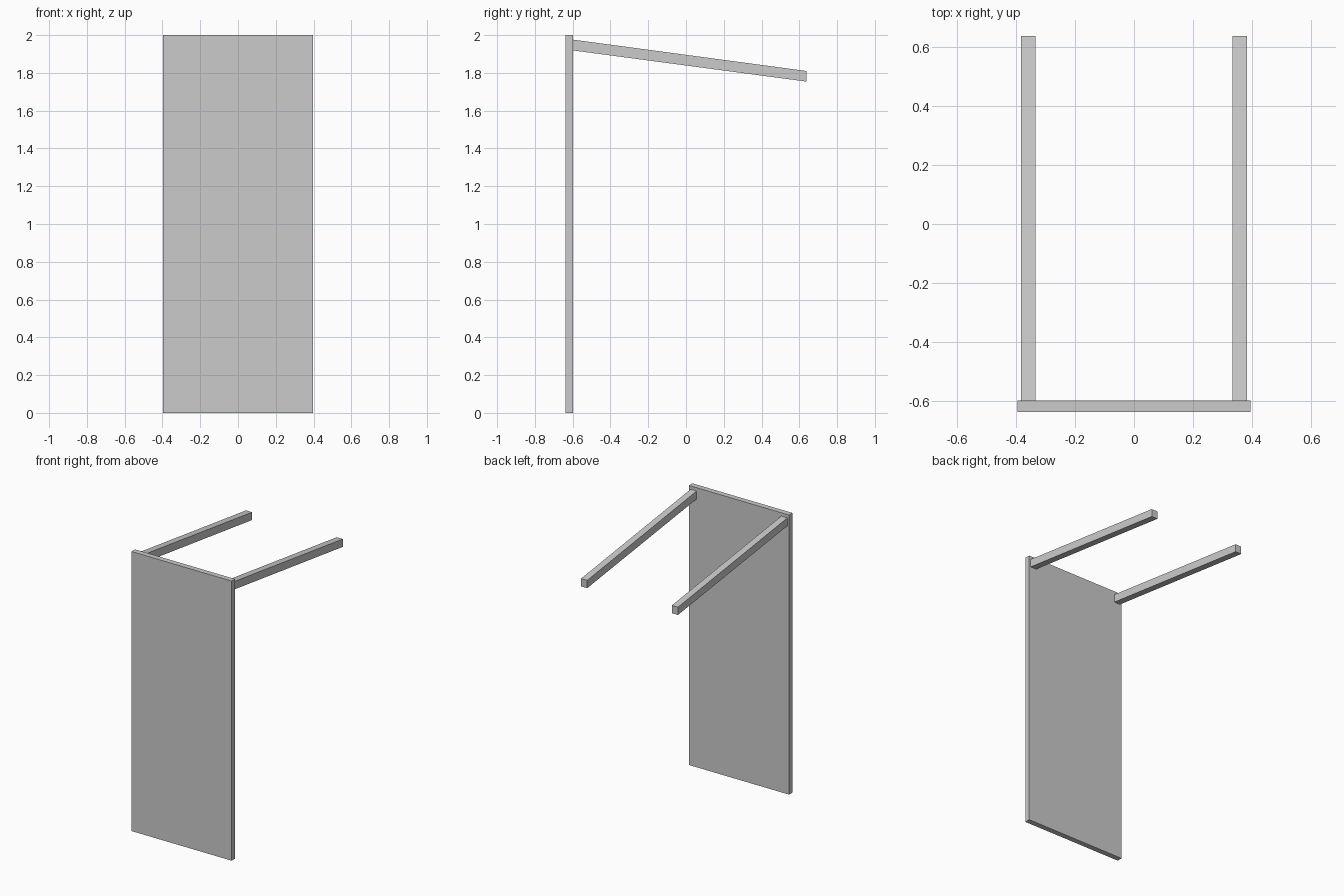
import bpy
import bmesh

if "Cube" in bpy.data.objects:
    bpy.data.objects.remove(bpy.data.objects["Cube"])


def prism(name, x0, x1, profile):
    """Extrude a (y, z) profile along x from x0 to x1."""
    bm = bmesh.new()
    face = bm.faces.new([bm.verts.new((x0, y, z)) for y, z in profile])
    ext = bmesh.ops.extrude_face_region(bm, geom=[face])
    moved = [v for v in ext["geom"] if isinstance(v, bmesh.types.BMVert)]
    bmesh.ops.translate(bm, verts=moved, vec=(x1 - x0, 0, 0))
    bmesh.ops.recalc_face_normals(bm, faces=bm.faces)
    mesh = bpy.data.meshes.new(name)
    bm.to_mesh(mesh)
    bm.free()
    obj = bpy.data.objects.new(name, mesh)
    bpy.context.collection.objects.link(obj)
    return obj


FRONT, WALL, BACK = -0.638, -0.599, 0.638

# Upright panel
prism("upright_panel", -0.396, 0.396,
      [(FRONT, 0), (WALL, 0), (WALL, 2), (FRONT, 2)])

# Sloping arms with plumb-cut ends, butted against the back of the panel
arm_profile = [(WALL, 1.919), (BACK, 1.754), (BACK, 1.81), (WALL, 1.976)]
for name, x in (("left_arm", -0.359), ("right_arm", 0.359)):
    prism(name, x - 0.024, x + 0.024, arm_profile)
